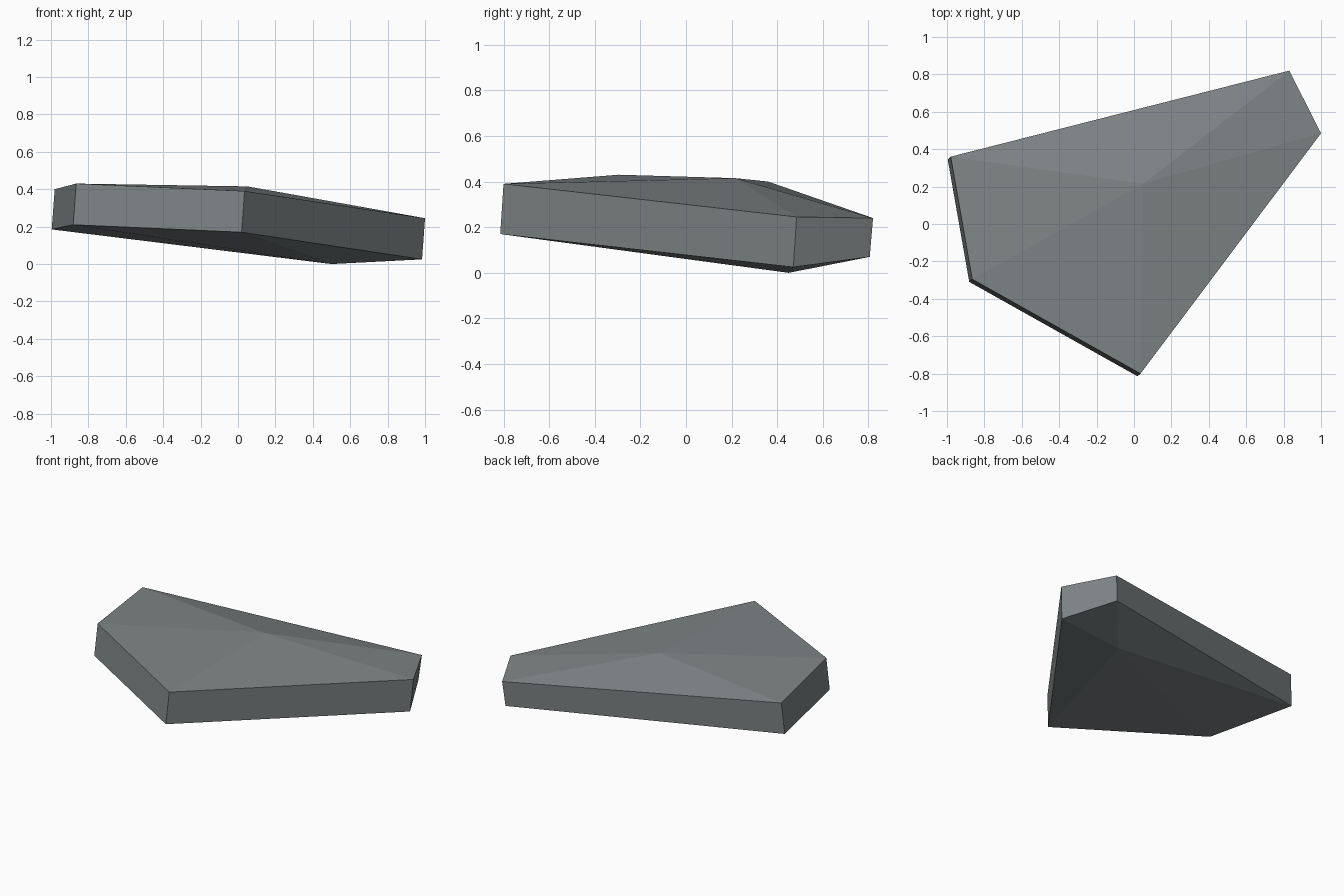
import bpy
import bmesh

if "Cube" in bpy.data.objects:
    bpy.data.objects.remove(bpy.data.objects["Cube"])

# Flat stone slab: a tilted five-sided prism with a low peak on top and underneath
# Each corner: x, y, top height, bottom height
corners = [
    (-0.98, 0.36, 0.40, 0.185),
    (-0.865, -0.295, 0.43, 0.21),
    (0.035, -0.80, 0.39, 0.17),
    (1.00, 0.485, 0.245, 0.025),
    (0.83, 0.82, 0.24, 0.07),
]
top_peak = (0.05, 0.215, 0.415)
bottom_peak = (0.50, 0.45, 0.0)
LEAN = -0.016  # the underside is shifted by the tilt of the slab

bm = bmesh.new()
top = [bm.verts.new((x, y, zt)) for x, y, zt, zb in corners]
bottom = [bm.verts.new((x + LEAN, y + LEAN * 0.9, zb)) for x, y, zt, zb in corners]
peak = bm.verts.new(top_peak)
keel = bm.verts.new(bottom_peak)

# Top fan, bottom fan and side walls
for i in range(len(corners)):
    j = (i + 1) % len(corners)
    bm.faces.new((top[i], top[j], peak))
    bm.faces.new((bottom[j], bottom[i], keel))
    bm.faces.new((bottom[i], bottom[j], top[j], top[i]))
bmesh.ops.recalc_face_normals(bm, faces=bm.faces)

mesh = bpy.data.meshes.new("stone_slab")
bm.to_mesh(mesh)
bm.free()

# Single grey stone colour
stone = bpy.data.materials.new("stone_grey")
stone.diffuse_color = (0.21, 0.235, 0.24, 1.0)
stone.use_nodes = True
stone.node_tree.nodes["Principled BSDF"].inputs["Base Color"].default_value = stone.diffuse_color
mesh.materials.append(stone)

slab = bpy.data.objects.new("stone_slab", mesh)
bpy.context.collection.objects.link(slab)
